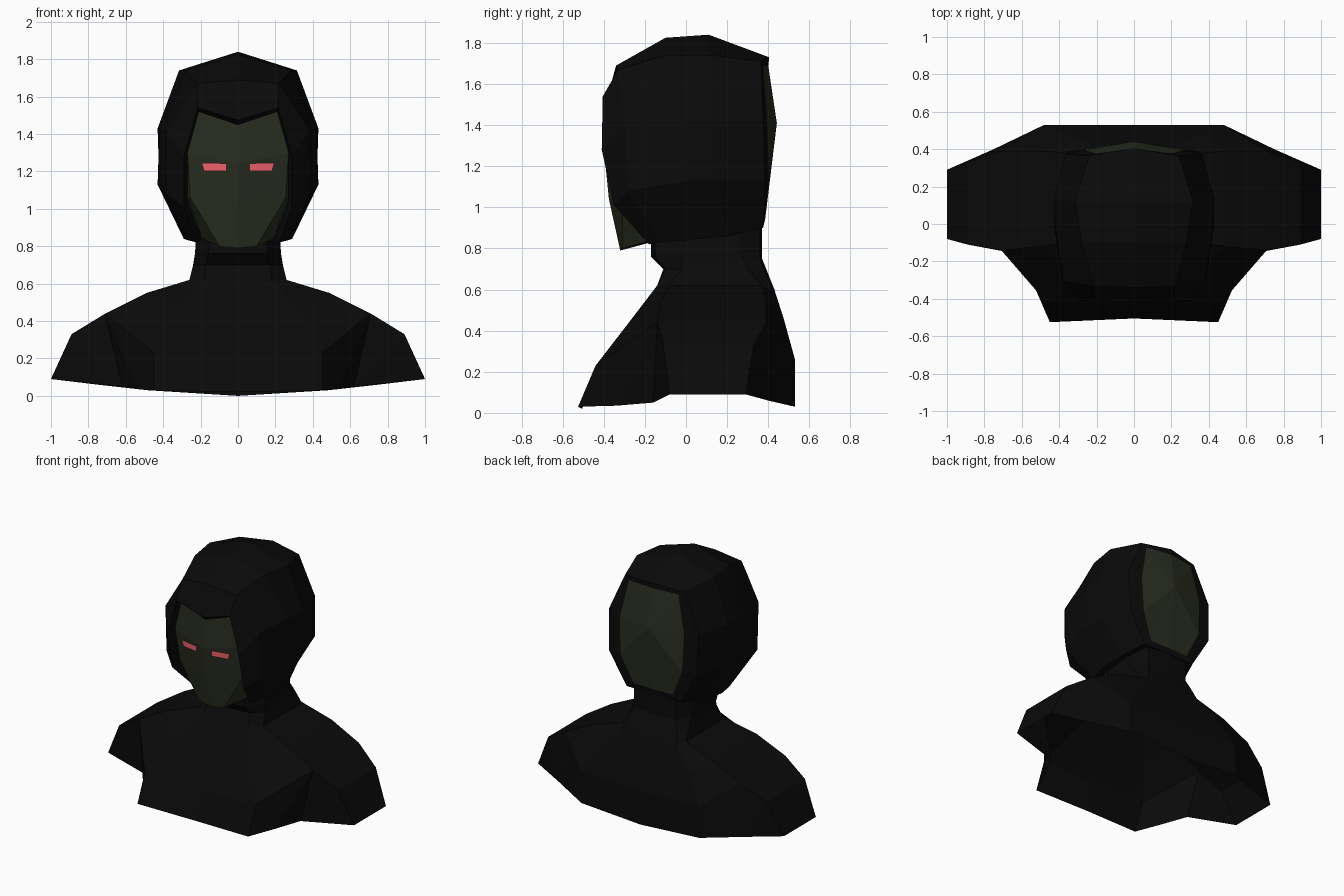
import bpy, bmesh


def material(name, color):
    m = bpy.data.materials.new(name)
    m.diffuse_color = (*color, 1)
    return m


black = material("black_cloth", (0.003, 0.003, 0.003))
green = material("dark_green", (0.022, 0.027, 0.014))
red = material("red_glow", (0.85, 0.12, 0.15))


def loft(name, rows, mat):
    """Skin rows of points on the +x half, then mirror across x."""
    bm = bmesh.new()
    grid = [[bm.verts.new(p) for p in row] for row in rows]
    for a, b in zip(grid, grid[1:]):
        for i in range(len(a) - 1):
            bm.faces.new((a[i], a[i + 1], b[i + 1], b[i]))
    bmesh.ops.remove_doubles(bm, verts=bm.verts, dist=0.001)
    both = bm.verts[:] + bm.edges[:] + bm.faces[:]
    bmesh.ops.mirror(bm, geom=both, axis='X', merge_dist=0.001)
    bmesh.ops.recalc_face_normals(bm, faces=bm.faces)
    me = bpy.data.meshes.new(name)
    bm.to_mesh(me)
    bm.free()
    me.materials.append(mat)
    ob = bpy.data.objects.new(name, me)
    bpy.context.collection.objects.link(ob)
    return ob


# Neck, back and chest: rings from the neck down, each from back to front
back_low, front_low = (.75, .40, .06), (.62, -.16, .05)
back_top, front_top = (.71, .39, .44), (.71, -.14, .44)
neck_base = [(0, .43, .60), (.22, .42, .60), (.26, .37, .62), (.26, -.08, .62), (.18, -.14, .62), (0, -.14, .62)]
loft("neck", [
    [(0, .37, .94), (.17, .36, .94), (.22, .25, .92), (.22, -.02, .86), (.15, -.15, .84), (0, -.17, .84)],
    [(0, .37, .75), (.17, .36, .75), (.23, .27, .76), (.23, -.02, .76), (.16, -.15, .76), (0, -.17, .76)],
    [(0, .39, .70), (.19, .38, .70), (.24, .30, .70), (.24, -.02, .70), (.17, -.10, .70), (0, -.11, .70)],
    neck_base,
], black)
loft("torso", [
    neck_base,
    [(0, .475, .45), (.36, .475, .46), (.49, .39, .55), (.49, -.12, .55), (.32, -.27, .45), (0, -.27, .45)],
], black)
loft("back", [
    [(0, .475, .45), (.36, .475, .46), (.49, .39, .55)],
    [(0, .53, .25), (.48, .53, .26), back_top],
    [(0, .53, 0), (.48, .53, .03), back_low],
], black)
loft("chest", [
    [(0, -.27, .45), (.32, -.27, .45), (.49, -.12, .55), (.49, -.12, .55)],
    [(0, -.44, .22), (.45, -.44, .23), front_top, front_top],
    [(0, -.505, .02), (.45, -.525, .03), (.53, -.34, .035), front_low],
], black)

# Shoulders and upper arms, fanning out from the armpit
loft("shoulder", [
    [(.49, .39, .55), (.49, .39, .55), (.49, -.12, .55), (.49, -.12, .55)],
    [back_top, back_top, front_top, front_top],
    [back_low, (.89, .33, .33), (.89, -.11, .33), front_low],
    [back_low, (1, .29, .09), (1, -.08, .09), front_low],
], black)

# Hood: arches from the face opening to the rear opening, crown to neck
rear_rim = [(0, .40, 1.69), (.20, .375, 1.685), (.26, .395, 1.41), (.25, .405, 1.14), (.16, .38, .94), (0, .385, .94)]
loft("hood", [
    [(0, -.37, 1.45), (.21, -.36, 1.52), (.27, -.34, 1.30), (.27, -.30, 1.04), (.20, -.17, .84), (.19, -.16, .84)],
    [(0, -.40, 1.475), (.215, -.405, 1.54), (.29, -.41, 1.28), (.29, -.35, 1.01), (.22, -.18, .82), (.19, -.16, .84)],
    [(0, -.34, 1.69), (.22, -.33, 1.67), (.38, -.30, 1.42), (.385, -.28, 1.08), (.26, -.13, .83), (.20, -.12, .85)],
    [(0, -.10, 1.825), (.28, -.10, 1.74), (.42, -.02, 1.43), (.43, 0, 1.13), (.29, 0, .84), (.21, 0, .86)],
    [(0, .11, 1.84), (.315, .12, 1.74), (.43, .13, 1.43), (.42, .15, 1.13), (.28, .2, .86), (.21, .2, .88)],
    [(0, .405, 1.73), (.24, .365, 1.71), (.365, .375, 1.43), (.355, .385, 1.13), (.22, .375, .90), (0, .37, .90)],
    rear_rim,
], black)

# Rear panel, a shallow fan
loft("rear_panel", [rear_rim, [(0, .442, 1.41)] * 6], green)

# Face mask with jaw sides and chin underside
loft("face_mask", [
    [(0, -.38, 1.45), (.21, -.36, 1.52), (.22, -.34, 1.52)],
    [(0, -.395, 1.24), (.27, -.345, 1.30), (.28, -.32, 1.30)],
    [(0, -.375, 1.04), (.255, -.31, 1.06), (.27, -.27, 1.06)],
    [(0, -.32, .79), (.10, -.31, .80), (.19, -.17, .84)],
    [(0, -.17, .83), (.10, -.17, .83), (.19, -.17, .84)],
], green)

# Glowing eye slits
loft("eyes", [
    [(.062, -.394, 1.243), (.194, -.374, 1.246)],
    [(.062, -.394, 1.203), (.182, -.374, 1.203)],
], red)
